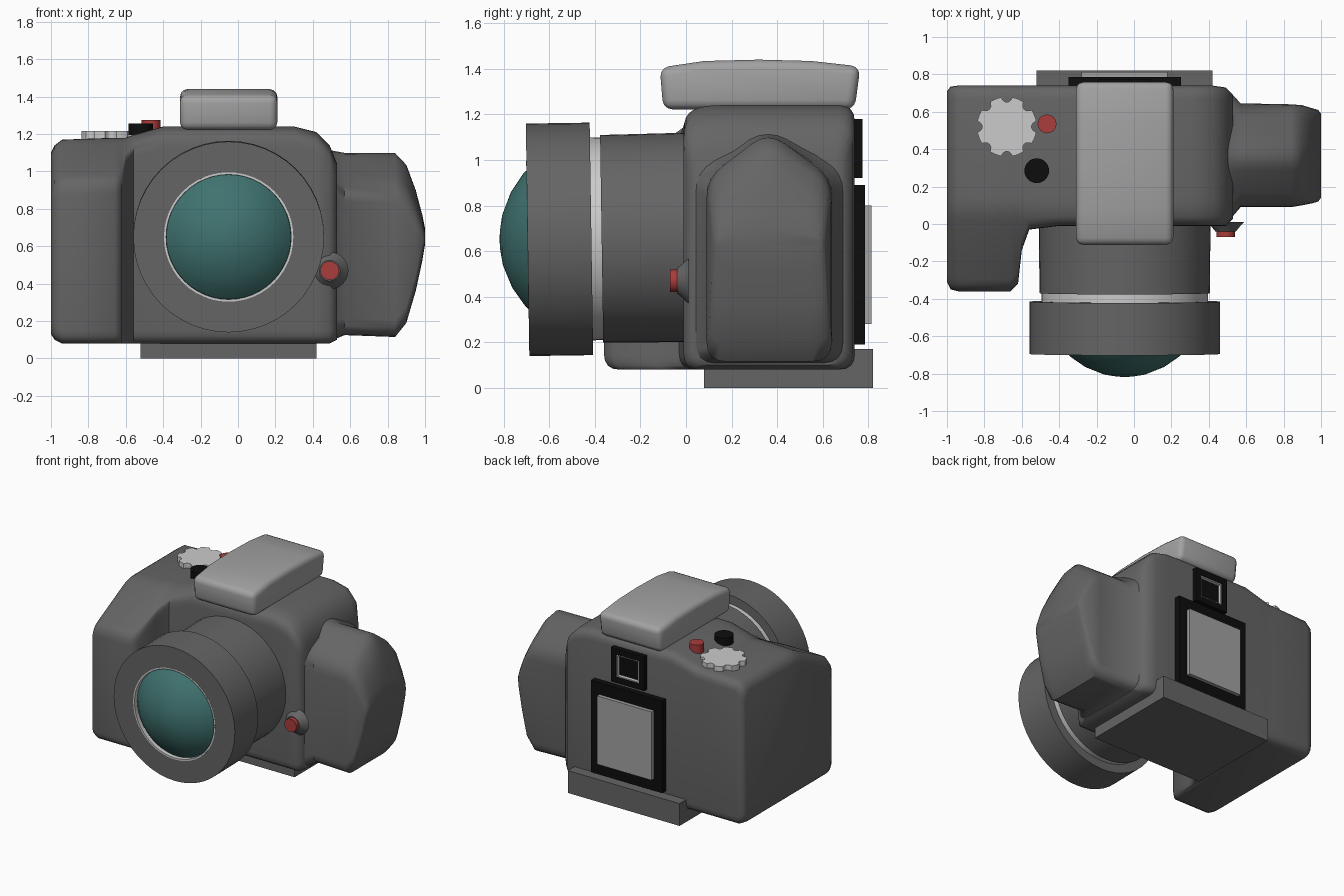
import bpy
import bmesh
from math import cos, sin, pi, radians
from mathutils import Vector

cube = bpy.data.objects.get("Cube")
if cube:
    bpy.data.objects.remove(cube, do_unlink=True)


def material(name, r, g, b):
    mat = bpy.data.materials.new(name)
    mat.use_nodes = True
    mat.diffuse_color = (r, g, b, 1)
    shader = next(n for n in mat.node_tree.nodes if n.type == "BSDF_PRINCIPLED")
    shader.inputs["Base Color"].default_value = (r, g, b, 1)
    return mat


BODY = material("dark_gray", .13, .13, .13)
HOUSING = material("mid_gray", .36, .36, .36)
METAL = material("light_gray", .6, .6, .6)
BLACK = material("black", .004, .004, .004)
RED = material("red", .4, .045, .045)
GLASS = material("teal_glass", .05, .17, .16)


def finish(name, bm, mat, location=(0, 0, 0), angle=35):
    """Turn a bmesh into a shaded, coloured object."""
    bmesh.ops.recalc_face_normals(bm, faces=bm.faces[:])
    mesh = bpy.data.meshes.new(name)
    bm.to_mesh(mesh)
    bm.free()
    mesh.materials.append(mat)
    obj = bpy.data.objects.new(name, mesh)
    obj.location = location
    bpy.context.collection.objects.link(obj)
    bpy.ops.object.select_all(action="DESELECT")
    obj.select_set(True)
    bpy.context.view_layer.objects.active = obj
    bpy.ops.object.shade_smooth_by_angle(angle=radians(angle))
    return obj


def bridge(bm, rings, cap_start=True, cap_end=True):
    """Skin a list of closed rings with quads."""
    loops = [[bm.verts.new(p) for p in ring] for ring in rings]
    for a, b in zip(loops, loops[1:]):
        for i in range(len(a)):
            j = (i + 1) % len(a)
            bm.faces.new((a[i], a[j], b[j], b[i]))
    if cap_start:
        bm.faces.new(loops[0])
    if cap_end:
        bm.faces.new(loops[-1])


def rounded(corners, radius, steps=4):
    """Round every corner of a closed outline with a small curve."""
    points = []
    for i, corner in enumerate(corners):
        c = Vector(corner)
        before = Vector(corners[i - 1]) - c
        after = Vector(corners[(i + 1) % len(corners)]) - c
        a = c + before.normalized() * min(radius, before.length * .45)
        b = c + after.normalized() * min(radius, after.length * .45)
        for k in range(steps + 1):
            t = k / steps
            points.append(a * (1 - t) ** 2 + c * 2 * t * (1 - t) + b * t ** 2)
    return points


def loft(name, sections, radius, mat):
    """Skin side-on outlines placed along x."""
    rings = [[(x, p.x, p.y) for p in rounded(outline, radius)]
             for x, outline in sections]
    bm = bmesh.new()
    bridge(bm, rings)
    return finish(name, bm, mat, angle=50)


def lathe(name, profile, location, mat, segments=48, closed=False):
    """Turn (radius, y) points around the y axis."""
    rings = [[(r * cos(2 * pi * i / segments), y, r * sin(2 * pi * i / segments))
              for i in range(segments)] for r, y in profile]
    if closed:
        rings.append(rings[0])
    bm = bmesh.new()
    bridge(bm, rings, not closed, not closed)
    bmesh.ops.remove_doubles(bm, verts=bm.verts[:], dist=1e-5)
    return finish(name, bm, mat, location)


def prism(name, outline, x0, x1, mat, bevel=0):
    """Extrude a (y, z) outline along x, with optional rounded edges."""
    bm = bmesh.new()
    bridge(bm, [[(x, y, z) for y, z in outline] for x in (x0, x1)])
    if bevel:
        bmesh.ops.recalc_face_normals(bm, faces=bm.faces[:])
        sharp = [e for e in bm.edges if e.calc_face_angle(0) > radians(25)]
        bmesh.ops.bevel(bm, geom=sharp, offset=bevel, segments=3,
                        profile=.5, affect="EDGES")
    return finish(name, bm, mat)


def box(name, x, y, z, mat, bevel=0):
    outline = [(y[0], z[0]), (y[1], z[0]), (y[1], z[1]), (y[0], z[1])]
    return prism(name, outline, x[0], x[1], mat, bevel)


def frame(name, x, y, z, border, mat):
    """Rectangular frame standing on the back of the body."""
    def ring(inset, depth):
        return [(x[0] + inset, depth, z[0] + inset), (x[1] - inset, depth, z[0] + inset),
                (x[1] - inset, depth, z[1] - inset), (x[0] + inset, depth, z[1] - inset)]
    rings = [ring(0, y[0]), ring(0, y[1]), ring(border, y[1]), ring(border, y[0])]
    bm = bmesh.new()
    bridge(bm, rings + rings[:1], False, False)
    bmesh.ops.remove_doubles(bm, verts=bm.verts[:], dist=1e-5)
    return finish(name, bm, mat)


def upright(name, radius, height, location, mat, notch=0, count=8, segments=32):
    """Vertical disc, optionally with scalloped edge."""
    rings = []
    for z in (0, height):
        ring = []
        for i in range(segments):
            a = 2 * pi * i / segments
            r = radius - notch * max(0, cos(count * a)) ** .5
            ring.append((r * cos(a), r * sin(a), z))
        rings.append(ring)
    bm = bmesh.new()
    bridge(bm, rings)
    return finish(name, bm, mat, location)


# Body with hand grip: x, front, back, bottom, top, top of the front edge
body_rows = [
    (-1, -.31, .71, .13, 1.1, .88),
    (-.98, -.35, .735, .1, 1.14, .92),
    (-.94, -.36, .74, .08, 1.17, .95),
    (-.66, -.36, .74, .08, 1.18, .95),
    (-.62, -.32, .74, .08, 1.18, .97),
    (-.6, -.14, .74, .08, 1.18, 1.06),
    (-.56, -.03, .74, .08, 1.195, 1.14),
    (-.4, -.01, .74, .08, 1.24, 1.2),
    (.3, -.01, .74, .08, 1.24, 1.2),
    (.42, -.01, .74, .08, 1.21, 1.17),
    (.49, -.01, .73, .08, 1.14, 1.1),
    (.53, .03, .69, .1, 1.04, 1),
]
loft("body", [(x, [(f, b0), (k, b0), (k, t), (.08, t), (f, e)])
              for x, f, k, b0, t, e in body_rows], .07, BODY)

# Side lobe: x, front, back, bottom, shoulder, ridge
lobe_rows = [
    (.46, -.01, .73, .09, .98, 1.14),
    (.51, .02, .71, .1, .96, 1.13),
    (.57, .09, .645, .125, .93, 1.125),
    (.84, .09, .64, .115, .92, 1.125),
    (.9, .1, .635, .19, .88, 1.06),
    (.95, .11, .62, .36, .8, .92),
    (.985, .12, .61, .52, .72, .78),
    (1, .14, .59, .61, .67, .7),
]
loft("side_lobe", [(x, [(f, b0), (k, b0), (k, s), (.36, t), (f, s)])
                   for x, f, k, b0, s, t in lobe_rows], .09, BODY)

# Mounting plate under the body
box("base_plate", (-.52, .42), (.08, .82), (0, .17), BODY)

# Flash housing with crowned top
prism("flash_housing", [(-.1, 1.222), (.74, 1.222), (.765, 1.41), (.55, 1.434),
                        (.32, 1.44), (.08, 1.434), (-.115, 1.405)],
      -.31, .21, HOUSING, .04)

# Lens, tilted very slightly
axis = (-.05, 0, .66)
lens_parts = [
    lathe("lens_barrel", [(.46, .05), (.455, -.37), (.4, -.37)], axis, BODY),
    lathe("lens_band", [(.445, -.36), (.445, -.43)], axis, METAL),
    lathe("lens_front_ring", [(.4, -.415), (.51, -.415), (.51, -.695),
                              (.345, -.695), (.345, -.6)], axis, BODY, closed=True),
    lathe("lens_inner_ring", [(.346, -.62), (.346, -.696), (.334, -.696),
                              (.334, -.62)], axis, METAL, closed=True),
    lathe("lens_glass", [(.335, -.63), (.333, -.665), (.29, -.71), (.21, -.765),
                         (.11, -.805), (.04, -.816), (0, -.818)], axis, GLASS),
]
for part in lens_parts:
    part.rotation_euler.x = .015

# Release button on a small mound
lathe("button_mound", [(.1, .01), (.075, -.015), (.055, -.04)], (.49, 0, .47), BODY)
lathe("lens_release_button", [(.05, 0), (.05, -.07)], (.49, 0, .47), RED, 24)

# Top controls
upright("mode_dial", .16, .045, (-.68, .52, 1.17), METAL, notch=.028, segments=96)
upright("shutter_button", .05, .09, (-.465, .535, 1.185), RED)
upright("power_button", .066, .06, (-.52, .285, 1.195), BLACK)

# Viewfinder: black surround, pale inner walls, dark opening
frame("viewfinder_frame", (-.19, .09), (.72, .775), (.92, 1.18), .045, BLACK)
frame("viewfinder_lining", (-.145, .045), (.72, .77), (.965, 1.135), .008, METAL)
box("viewfinder_opening", (-.14, .04), (.72, .744), (.97, 1.13), BLACK)

# Rear screen
box("screen_frame", (-.35, .25), (.72, .785), (.19, .89), BLACK)
box("screen", (-.28, .18), (.75, .813), (.28, .8), HOUSING)
